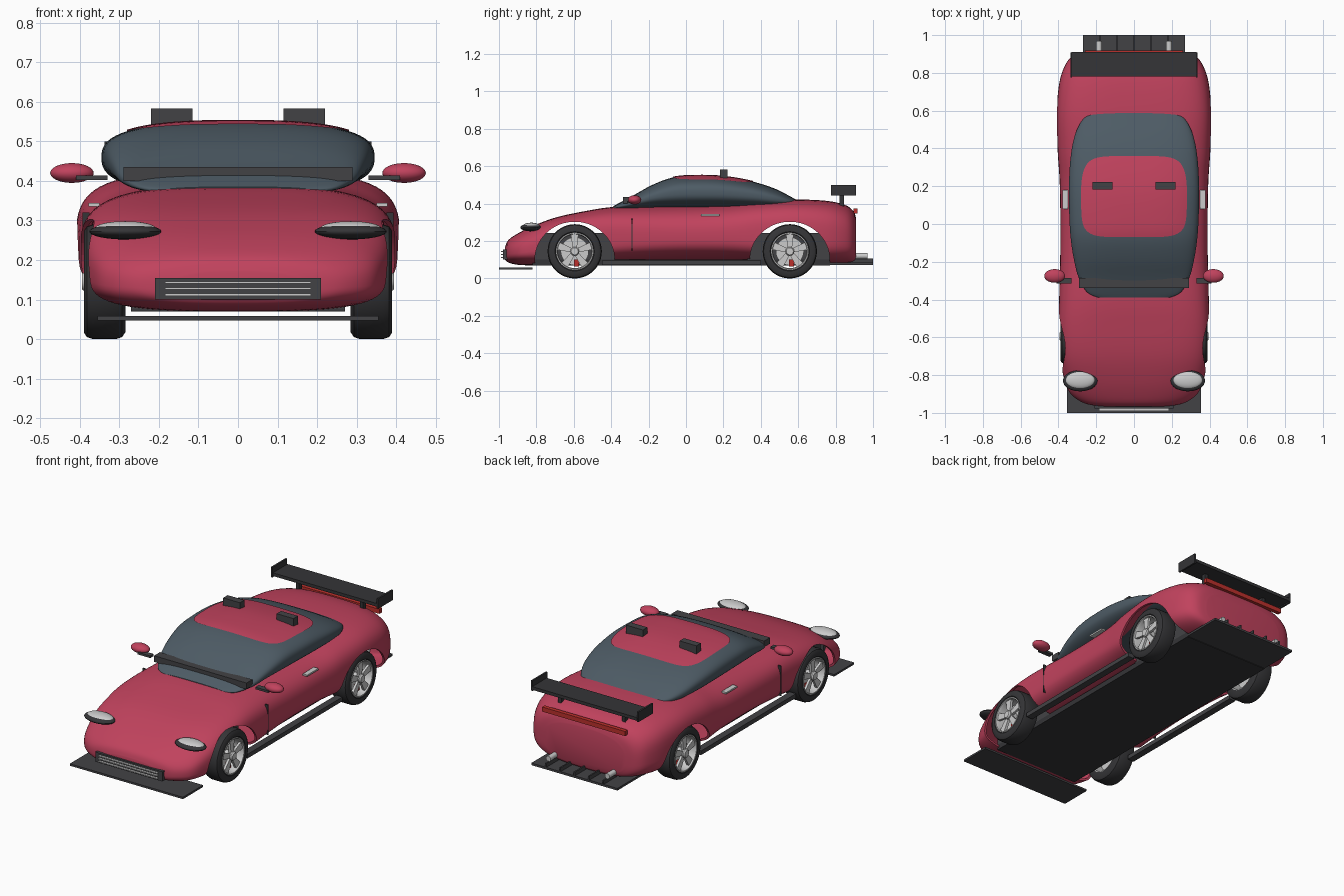
import bpy, bmesh, math
from mathutils import Matrix, Vector

if "Cube" in bpy.data.objects:
    bpy.data.objects.remove(bpy.data.objects["Cube"])

def material(name, rgb):
    m = bpy.data.materials.new(name)
    m.diffuse_color = (*rgb, 1)
    m.use_nodes = True
    m.node_tree.nodes["Principled BSDF"].inputs["Base Color"].default_value = m.diffuse_color
    return m

RED = material("paint", (0.53, 0.055, 0.11))
GLASS = material("tinted_glass", (0.075, 0.105, 0.13))
DARK = material("dark_trim", (0.055, 0.055, 0.06))
BLACK = material("rubber", (0.035, 0.035, 0.038))
SILVER = material("silver", (0.55, 0.55, 0.56))
WHITE = material("lens", (0.85, 0.86, 0.88))
LAMP = material("red_lamp", (0.5, 0.03, 0.025))

def finish(name, bm, mat, smooth=True):
    bmesh.ops.recalc_face_normals(bm, faces=bm.faces)
    me = bpy.data.meshes.new(name)
    bm.to_mesh(me)
    bm.free()
    ob = bpy.data.objects.new(name, me)
    bpy.context.collection.objects.link(ob)
    if mat:
        me.materials.append(mat)
    if smooth:
        shade(ob)
    return ob

def shade(ob):
    bpy.ops.object.select_all(action='DESELECT')
    ob.select_set(True)
    bpy.context.view_layer.objects.active = ob
    bpy.ops.object.shade_smooth_by_angle(angle=math.radians(35))

def box(name, x, y, z, mat):
    """Box given by its (min, max) range on each axis."""
    bm = bmesh.new()
    size = [b - a for a, b in (x, y, z)]
    mid = [(a + b) / 2 for a, b in (x, y, z)]
    bmesh.ops.create_cube(bm, size=1, matrix=Matrix.Translation(mid) @ Matrix.Diagonal((*size, 1)))
    return finish(name, bm, mat, False)

def ellipsoid(name, centre, radii, mat):
    bm = bmesh.new()
    bmesh.ops.create_uvsphere(bm, u_segments=32, v_segments=16, radius=1,
                              matrix=Matrix.Translation(centre) @ Matrix.Diagonal((*radii, 1)))
    return finish(name, bm, mat)

def lathe(name, profile, centre, side, mat, seg=48):
    """Spin a closed (radius, x) profile about the x axis."""
    bm = bmesh.new()
    rings = [[bm.verts.new((side * x, centre[0] + r * math.cos(a), centre[1] + r * math.sin(a)))
              for r, x in profile] for a in (2 * math.pi * i / seg for i in range(seg))]
    n = len(profile)
    for i in range(seg):
        p, q = rings[i], rings[(i + 1) % seg]
        for j in range(n):
            k = (j + 1) % n
            bm.faces.new((p[j], p[k], q[k], q[j]))
    bmesh.ops.remove_doubles(bm, verts=bm.verts, dist=1e-6)
    return finish(name, bm, mat)

def station(rows, s):
    """Smooth spline through the station rows at index s."""
    i = min(int(s), len(rows) - 2)
    t = s - i
    a, b, c, d = (rows[min(max(i + k, 0), len(rows) - 1)] for k in (-1, 0, 1, 2))
    return [0.5 * (2*q + (r - p)*t + (2*p - 5*q + 4*r - u)*t*t + (3*q - p - 3*r + u)*t**3)
            for p, q, r, u in zip(a, b, c, d)]

def section(rows, s, a, zfrac, grow=0.0):
    """Superellipse section point: row = y, half width, bottom, top, exponent."""
    y, w, zb, zt, n = station(rows, s)
    zm = zb + (zt - zb) * zfrac
    c, d = math.cos(a), math.sin(a)
    x = (w + grow) * math.copysign(abs(c) ** (2 / n), c)
    h = (zt + grow - zm) if d > 0 else (zm - zb)
    return Vector((x, y, zm + h * math.copysign(abs(d) ** (2 / n), d)))

def loft(name, rows, zfrac, mat, sub=5, seg=64):
    bm = bmesh.new()
    count = (len(rows) - 1) * sub
    rings = [[bm.verts.new(section(rows, i / sub, 2 * math.pi * (j + 0.5) / seg, zfrac))
              for j in range(seg)] for i in range(count + 1)]
    for p, q in zip(rings, rings[1:]):
        for j in range(seg):
            k = (j + 1) % seg
            bm.faces.new((p[j], p[k], q[k], q[j]))
    bm.faces.new(rings[0])
    bm.faces.new(rings[-1])
    return finish(name, bm, mat)

# Body shell with see-through wheel arches
BODY = [(-.967, .16, .10, .17, 2.6), (-.95, .26, .085, .205, 2.6), (-.90, .335, .073, .24, 2.8),
        (-.82, .37, .07, .28, 3.2), (-.70, .392, .075, .325, 3.8), (-.55, .40, .08, .358, 4),
        (-.38, .396, .09, .383, 3.5), (-.10, .39, .095, .392, 3), (.20, .393, .095, .40, 3),
        (.38, .404, .093, .413, 3.5), (.58, .41, .085, .422, 3.8), (.75, .395, .08, .415, 3.5),
        (.85, .36, .08, .393, 3.2), (.895, .315, .085, .36, 3), (.91, .25, .10, .32, 2.8)]
WHEELS = {"front": (-.595, .145), "rear": (.555, .145)}
body = loft("body", BODY, 0.42, RED)
shell = body.modifiers.new("shell", 'SOLIDIFY')
shell.thickness = 0.012
shell.offset = -1
for end, (wy, wz) in WHEELS.items():
    bm = bmesh.new()
    bmesh.ops.create_cone(bm, cap_ends=True, segments=64, radius1=1, radius2=1, depth=1,
                          matrix=Matrix.Translation((0, wy, .10)) @ Matrix.Diagonal((1.2, .213, .203, 1))
                          @ Matrix.Rotation(math.pi / 2, 4, 'Y'))
    cutter = finish(end + "_arch_cutter", bm, None, False)
    cutter.hide_render = True
    cutter.hide_set(True)
    cut = body.modifiers.new(end + "_arch", 'BOOLEAN')
    cut.operation = 'DIFFERENCE'
    cut.solver = 'EXACT'
    cut.object = cutter
bpy.ops.object.select_all(action='DESELECT')
body.select_set(True)
bpy.context.view_layer.objects.active = body
bpy.ops.object.convert(target='MESH')
shade(body)

# Glass cabin and painted roof panel that follows its surface
CABIN = [(-.39, .19, .365, .385, 2.3), (-.36, .25, .365, .402, 2.4), (-.28, .295, .365, .445, 2.5),
         (-.18, .32, .37, .50, 2.6), (-.07, .336, .37, .54, 2.7), (.05, .343, .37, .55, 2.7),
         (.20, .345, .37, .545, 2.7), (.36, .335, .37, .517, 2.7), (.48, .31, .37, .478, 2.6),
         (.56, .265, .38, .437, 2.5), (.60, .20, .39, .415, 2.4)]
loft("cabin_glass", CABIN, 0.5, GLASS)
bm = bmesh.new()
N, R = 64, 12
centre = bm.verts.new(section(CABIN, 5.5, math.pi / 2, .5, .004))
rings = []
for i in range(1, R + 1):
    ring = []
    for j in range(N):
        t = 2 * math.pi * j / N
        u, v = (math.copysign(abs(f(t)) ** 0.55, f(t)) * i / R for f in (math.cos, math.sin))
        ring.append(bm.verts.new(section(CABIN, 5.5 + 1.5 * v, math.pi / 2 - .84 * u, .5, .004)))
    rings.append(ring)
for j in range(N):
    k = (j + 1) % N
    bm.faces.new((centre, rings[0][j], rings[0][k]))
    for p, q in zip(rings, rings[1:]):
        bm.faces.new((p[j], q[j], q[k], p[k]))
finish("roof_panel", bm, RED)
box("windscreen_cowl", (-.29, .29), (-.338, -.285), (.40, .435), DARK)

# Underbody, splitter and grille
box("floor_pan", (-.27, .27), (-.82, .77), (.07, .10), BLACK)
for end, (wy, wz) in WHEELS.items():
    box(end + "_wheel_tub", (-.27, .27), (wy - .225, wy + .215), (.075, .243), DARK)
box("front_splitter", (-.355, .355), (-1, -.82), (.047, .058), DARK)
box("grille", (-.21, .21), (-.978, -.93), (.10, .155), DARK)
for z in (.112, .128, .143):
    box("grille_slat", (-.185, .185), (-.99, -.976), (z - .003, z + .003), SILVER)

# Rear diffuser, lamp bar and wing
box("diffuser", (-.27, .27), (.77, 1), (.073, .085), DARK)
for x in (-.18, -.09, 0, .09, .18):
    box("diffuser_fin", (x - .004, x + .004), (.80, 1), (.08, .107), DARK)
box("tail_lamp_bar", (-.26, .26), (.895, .918), (.348, .374), LAMP)
box("wing_blade", (-.33, .33), (.78, .91), (.45, .468), BLACK)

# Parts repeated on both sides
for s in (-1, 1):
    def span(a, b):
        return tuple(sorted((s * a, s * b)))
    box("wing_endplate", span(.327, .337), (.775, .908), (.443, .50), BLACK)
    box("wing_support", span(.19, .21), (.82, .845), (.38, .452), BLACK)
    box("seat_back", span(.115, .22), (.182, .222), (.385, .583), DARK)
    box("side_sill", span(.335, .375), (-.45, .40), (.073, .097), DARK)
    box("door_handle", span(.35, .378), (.08, .18), (.335, .344), SILVER)
    box("door_gap", span(.375, .3935), (-.292, -.287), (.15, .32), BLACK)
    box("mirror_stalk", span(.33, .41), (-.315, -.285), (.402, .414), DARK)
    ellipsoid("mirror", (s * .42, -.275, .42), (.055, .036, .025), RED)
    ellipsoid("headlight_rim", (s * .285, -.83, .272), (.091, .056, .02), BLACK)
    ellipsoid("headlight_lens", (s * .285, -.827, .28), (.077, .045, .018), WHITE)
    bm = bmesh.new()
    bmesh.ops.create_cone(bm, cap_ends=True, segments=24, radius1=.015, radius2=.015, depth=.10,
                          matrix=Matrix.Translation((s * .185, .92, .12)) @ Matrix.Rotation(math.pi / 2, 4, 'X'))
    finish("exhaust", bm, SILVER)
    for end, (wy, wz) in WHEELS.items():
        c = (wy, wz)
        lathe(end + "_tyre", [(.098, .285), (.128, .285), (.14, .293), (.145, .308), (.145, .367),
                              (.14, .382), (.128, .39), (.105, .39), (.098, .384)], c, s, BLACK)
        lathe(end + "_rim", [(.092, .287), (.1, .287), (.1, .389), (.094, .389), (.09, .375)], c, s, SILVER)
        lathe(end + "_brake_disc", [(0, .33), (.075, .33), (.075, .342), (0, .342)], c, s, WHITE)
        lathe(end + "_hub", [(0, .34), (.024, .34), (.024, .388), (.019, .395), (0, .395)], c, s, SILVER, 24)
        box(end + "_brake_caliper", span(.325, .358), (wy - .005, wy + .022), (.065, .10), LAMP)
        # five flared spokes
        bm = bmesh.new()
        for k in range(5):
            made = bmesh.ops.create_cube(bm, size=1)["verts"]
            for v in made:
                outer = v.co.z > 0
                v.co = (s * (.374 + v.co.x * .014), v.co.y * (.042 if outer else .022), .096 if outer else .012)
            bmesh.ops.rotate(bm, verts=made, cent=(0, 0, 0), matrix=Matrix.Rotation(2 * math.pi * k / 5, 3, 'X'))
        bmesh.ops.translate(bm, verts=bm.verts, vec=(0, wy, wz))
        finish(end + "_spokes", bm, SILVER, False)
